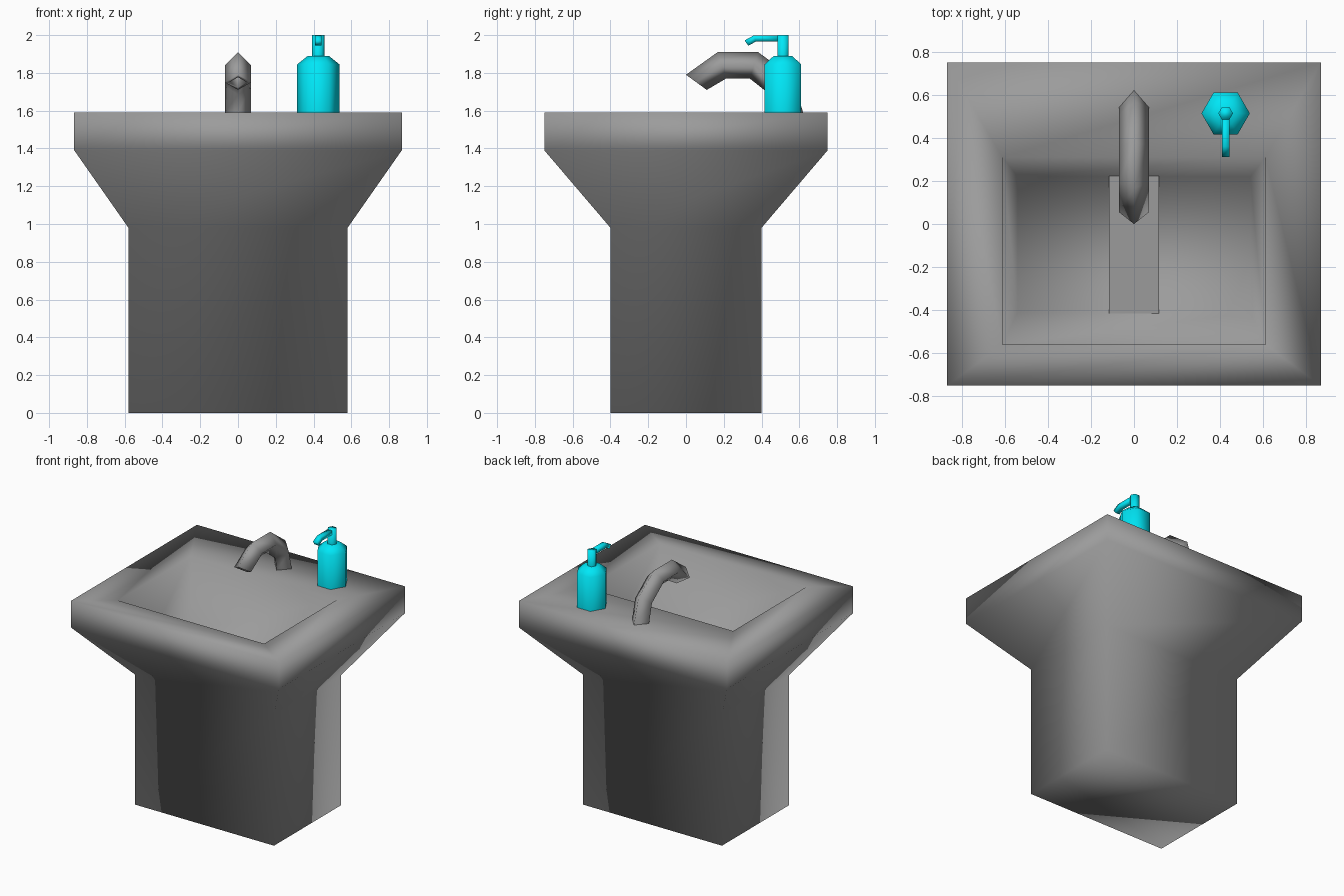
import bpy, bmesh, math
from mathutils import Vector

if "Cube" in bpy.data.objects:
    bpy.data.objects.remove(bpy.data.objects["Cube"])


def material(name, rgb):
    m = bpy.data.materials.new(name)
    m.diffuse_color = (*rgb, 1)
    m.use_nodes = True
    m.node_tree.nodes["Principled BSDF"].inputs["Base Color"].default_value = m.diffuse_color
    return m


grey = material("dark_grey", (0.33, 0.33, 0.33))
cyan = material("cyan_plastic", (0.0, 0.80, 0.93))


def finish(name, bm, mat):
    bmesh.ops.recalc_face_normals(bm, faces=bm.faces)
    me = bpy.data.meshes.new(name)
    bm.to_mesh(me)
    bm.free()
    for p in me.polygons:
        p.use_smooth = True
    ob = bpy.data.objects.new(name, me)
    bpy.context.collection.objects.link(ob)
    me.materials.append(mat)
    return ob


def loft(bm, rings, cap_start=True, cap_end=True):
    """Skin a list of equal-length point rings."""
    vs = [[bm.verts.new(p) for p in r] for r in rings]
    n = len(vs[0])
    for a, b in zip(vs, vs[1:]):
        for i in range(n):
            j = (i + 1) % n
            bm.faces.new((a[i], a[j], b[j], b[i]))
    if cap_start:
        bm.faces.new(vs[0][::-1])
    if cap_end:
        bm.faces.new(vs[-1])


def rect(x, y0, y1, z):
    return [(-x, y0, z), (x, y0, z), (x, y1, z), (-x, y1, z)]


# Pedestal, flared rim, basin walls and floor as one skin
bm = bmesh.new()
loft(bm, [rect(0.58, -0.40, 0.40, 0),
          rect(0.58, -0.40, 0.40, 0.98),
          rect(0.867, -0.75, 0.75, 1.39),
          rect(0.867, -0.75, 0.75, 1.59),
          rect(0.61, -0.56, 0.31, 1.59),
          rect(0.54, -0.41, 0.22, 1.08)])
finish("sink_basin", bm, grey)

# Flat drain strip across the basin floor
bm = bmesh.new()
bm.faces.new([bm.verts.new(p) for p in rect(0.115, -0.415, 0.223, 1.10)])
finish("drain_strip", bm, grey)

# Faucet: diamond section swept along a bent path, hollow at the spout
# (centre y, centre z, half-vector y, half-vector z)
path = [(0.54, 1.59, 0.08, 0.0), (0.505, 1.73, 0.06, 0.045),
        (0.36, 1.84, 0.022, 0.07), (0.19, 1.84, -0.022, 0.07),
        (0.055, 1.75, -0.055, 0.04)]


def diamond(y, z, uy, uz, k=1.0):
    c, s, u = Vector((0, y, z)), Vector((0.07 * k, 0, 0)), Vector((0, uy, uz)) * k
    return [c + s, c + u, c - s, c - u]


bm = bmesh.new()
loft(bm, [diamond(*p) for p in path]
     + [diamond(*path[-1], 0.68), diamond(*path[-2], 0.68)], cap_start=False)
finish("faucet", bm, grey)

# Soap dispenser
CX, CY = 0.425, 0.513


def hexagon(r, z):
    return [(CX + r * math.cos(k * math.pi / 3),
             CY + r * math.sin(k * math.pi / 3), z) for k in range(6)]


# Bottle body with shoulder, and pump neck
bm = bmesh.new()
loft(bm, [hexagon(0.112, 1.59), hexagon(0.112, 1.845), hexagon(0.056, 1.89)],
     cap_start=False)
finish("soap_bottle", bm, cyan)
bm = bmesh.new()
loft(bm, [hexagon(0.034, 1.885), hexagon(0.034, 2.0)], cap_start=False)
finish("pump_neck", bm, cyan)

# Pump nozzle bending down at the tip
prof = [(0.50, 2.0), (0.36, 2.0), (0.31, 1.973), (0.33, 1.945),
        (0.37, 1.967), (0.50, 1.967)]
bm = bmesh.new()
loft(bm, [[(CX + dx, y, z - 0.001) for y, z in prof] for dx in (-0.018, 0.018)])
finish("pump_nozzle", bm, cyan)
